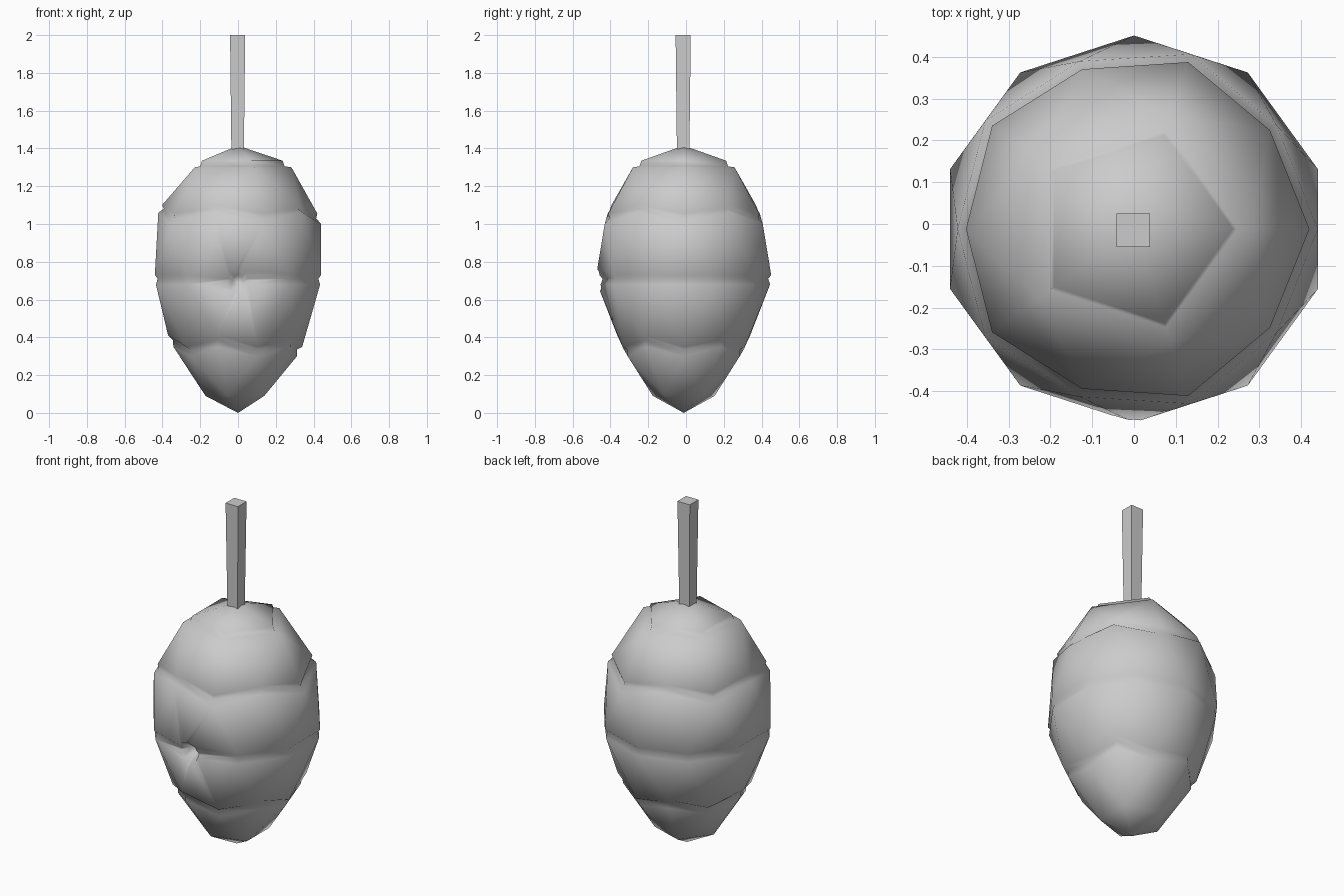
import bpy, bmesh, math
from mathutils import Matrix

if "Cube" in bpy.data.objects:
    bpy.data.objects.remove(bpy.data.objects["Cube"])

AXIS_Y = -0.012
bm = bmesh.new()


def ring(n, start, *rz):
    """Ring of n vertices; (radius, z) pairs alternate around it."""
    out = []
    for i in range(n):
        r, z = rz[i % len(rz)]
        a = math.radians(start + 360 * i / n)
        out.append(bm.verts.new((r * math.cos(a), r * math.sin(a) + AXIS_Y, z)))
    return out


def quads(a, b):
    n = len(a)
    for i in range(n):
        j = (i + 1) % n
        bm.faces.new((a[i], a[j], b[j], b[i]))


def strip(a, b):
    """Triangles between rings, b turned half a step ahead of a."""
    n = len(a)
    for i in range(n):
        j = (i + 1) % n
        bm.faces.new((a[i], a[j], b[i]))
        bm.faces.new((a[j], b[j], b[i]))


def fan(p, tip):
    for i in range(len(p)):
        bm.faces.new((p[i], p[(i + 1) % len(p)], tip))


def pent_to_ten(p, d):
    """Pentagon vertex i lines up with ten-sided ring vertex 2i."""
    for i in range(5):
        k = 2 * i
        bm.faces.new((p[i], d[k], d[k + 1]))
        bm.faces.new((p[i], d[k - 1], d[k]))
        bm.faces.new((p[i], d[k + 1], p[(i + 1) % 5]))


# Hive: top cap
top = bm.verts.new((0, AXIS_Y, 1.415))
cap = [ring(5, 0, (r, z)) for r, z in ((0.236, 1.335), (0.247, 1.305), (0.283, 1.30))]
fan(cap[0], top)
quads(cap[0], cap[1])
quads(cap[1], cap[2])

# Hive: shoulder seam, middle seam, lower seam (band edge, groove, band edge)
shoulder = [ring(10, 0, (0.42, 1.055), (0.402, 1.10)),
            ring(10, 0, (0.414, 1.03), (0.392, 1.08)),
            ring(10, 0, (0.44, 1.00), (0.422, 1.06))]
middle = [ring(10, 18, (r, z)) for r, z in ((0.463, 0.73), (0.447, 0.71), (0.457, 0.68))]
lower = [ring(10, 36, (0.37, 0.41), (0.34, 0.35)),
         ring(10, 36, (0.345, 0.385), (0.312, 0.335)),
         ring(10, 36, (0.342, 0.35), (0.312, 0.30))]
pent_to_ten(cap[2], shoulder[0])
for seam in (shoulder, middle, lower):
    quads(seam[0], seam[1])
    quads(seam[1], seam[2])
strip(shoulder[2], middle[0])
strip(middle[2], lower[0])

# Hive: bottom tip
base = ring(5, 36, (0.172, 0.09))
pent_to_ten(base, lower[2])
fan(base, bm.verts.new((0, AXIS_Y, 0)))
bmesh.ops.recalc_face_normals(bm, faces=bm.faces)


def make(name, bm, smooth):
    me = bpy.data.meshes.new(name)
    bm.to_mesh(me)
    bm.free()
    for p in me.polygons:
        p.use_smooth = smooth
    ob = bpy.data.objects.new(name, me)
    bpy.context.collection.objects.link(ob)
    return ob


hive = make("hive", bm, True)

# Entrance hole: shallow tapered cutter on the front
bm = bmesh.new()
bmesh.ops.create_cone(bm, cap_ends=True, segments=8, radius1=0.03, radius2=0.085, depth=0.12,
                      matrix=Matrix.Translation((0, -0.445, 0.70)) @ Matrix.Rotation(math.pi / 2, 4, 'X'))
cutter = make("entrance_cutter", bm, True)
cutter.hide_render = True
cutter.hide_set(True)
mod = hive.modifiers.new("entrance", 'BOOLEAN')
mod.operation = 'DIFFERENCE'
mod.solver = 'EXACT'
mod.object = cutter

# Rope: square, slightly wider at the top
bm = bmesh.new()
bmesh.ops.create_cube(bm, size=1)
for v in bm.verts:
    up = v.co.z > 0
    w = 0.08 if up else 0.066
    v.co = (v.co.x * w - 0.002, v.co.y * w - 0.015, 2.0 if up else 1.38)
make("rope", bm, False)
